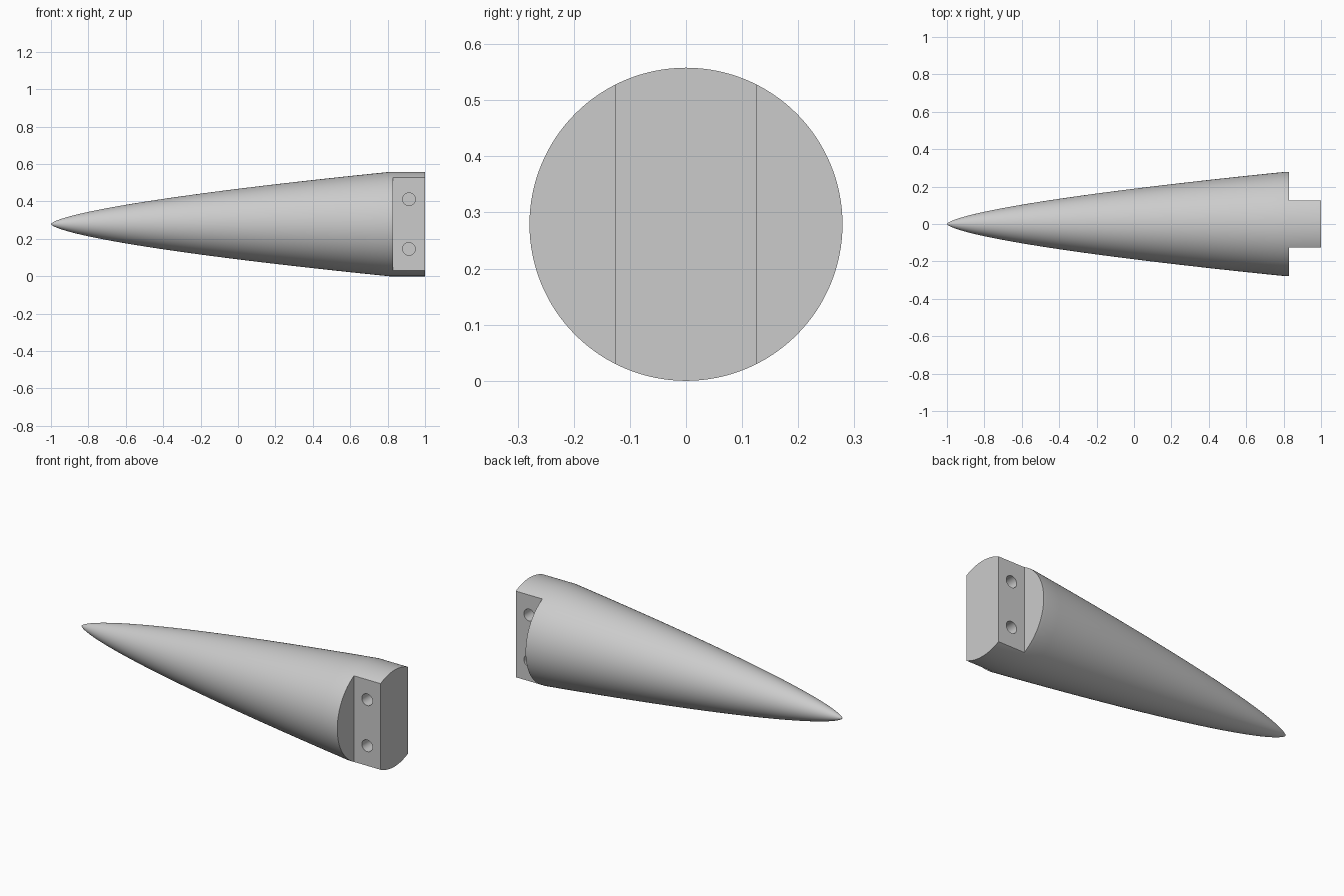
import bpy, bmesh, math
from mathutils import Matrix

cube = bpy.data.objects.get("Cube")
if cube:
    bpy.data.objects.remove(cube, do_unlink=True)

RADIUS, SHOULDER, STEP = 0.279, 0.81, 0.83
HALF_TANG, HOLE_R, HOLE_DEPTH = 0.126, 0.034, 0.08
SEGMENTS, RINGS = 128, 40

grey = bpy.data.materials.new("plain_grey")
grey.use_nodes = True
colour = (0.6, 0.6, 0.6, 1)
grey.diffuse_color = colour
grey.node_tree.nodes["Principled BSDF"].inputs["Base Color"].default_value = colour


def make_object(name, bm):
    bmesh.ops.recalc_face_normals(bm, faces=bm.faces)
    mesh = bpy.data.meshes.new(name)
    bm.to_mesh(mesh)
    bm.free()
    mesh.materials.append(grey)
    obj = bpy.data.objects.new(name, mesh)
    bpy.context.collection.objects.link(obj)
    return obj


# Nose cone: power-law profile revolved about x, with a short straight base
length = SHOULDER + 1
profile = []
for i in range(RINGS + 1):
    t = (i / RINGS) ** 2
    profile.append((-1 + length * t, RADIUS * t ** 0.66))
profile += [(1, RADIUS), (1, 0)]

bm = bmesh.new()
verts = [bm.verts.new((x, 0, r)) for x, r in profile]
edges = [bm.edges.new(pair) for pair in zip(verts, verts[1:])]
bmesh.ops.spin(bm, geom=verts + edges, cent=(0, 0, 0), axis=(1, 0, 0),
               angle=math.tau, steps=SEGMENTS)
bmesh.ops.remove_doubles(bm, verts=bm.verts, dist=0.00002)
end = [f for f in bm.faces if all(v.co.x > 0.999 for v in f.verts)]
bmesh.ops.dissolve_faces(bm, faces=end)
bmesh.ops.translate(bm, verts=bm.verts, vec=(0, 0, RADIUS))
cone = make_object("nose_cone", bm)

# Cutters: side steps that leave the flat tang, then blind bolt holes
cutters = []
for side in (-1, 1):
    bm = bmesh.new()
    bmesh.ops.create_cube(bm, size=1, matrix=Matrix.Translation(
        (STEP + 0.25, side * (HALF_TANG + 0.25), RADIUS)) @ Matrix.Diagonal((0.5, 0.5, 1, 1)))
    cutters.append(make_object("step_cutter", bm))
for side in (-1, 1):
    for offset in (-0.133, 0.133):
        bm = bmesh.new()
        place = Matrix.Translation((0.914, side * HALF_TANG, RADIUS + offset))
        bmesh.ops.create_cone(bm, cap_ends=True, segments=32, radius1=HOLE_R, radius2=HOLE_R,
                              depth=HOLE_DEPTH * 2,
                              matrix=place @ Matrix.Rotation(math.pi / 2, 4, "X"))
        cutters.append(make_object("hole_cutter", bm))

bpy.ops.object.select_all(action="DESELECT")
bpy.context.view_layer.objects.active = cone
cone.select_set(True)
for cutter in cutters:
    mod = cone.modifiers.new("cut", "BOOLEAN")
    mod.operation, mod.solver, mod.object = "DIFFERENCE", "EXACT", cutter
    bpy.ops.object.modifier_apply(modifier=mod.name)
    bpy.data.objects.remove(cutter, do_unlink=True)

bpy.ops.object.shade_smooth_by_angle(angle=math.radians(30))
